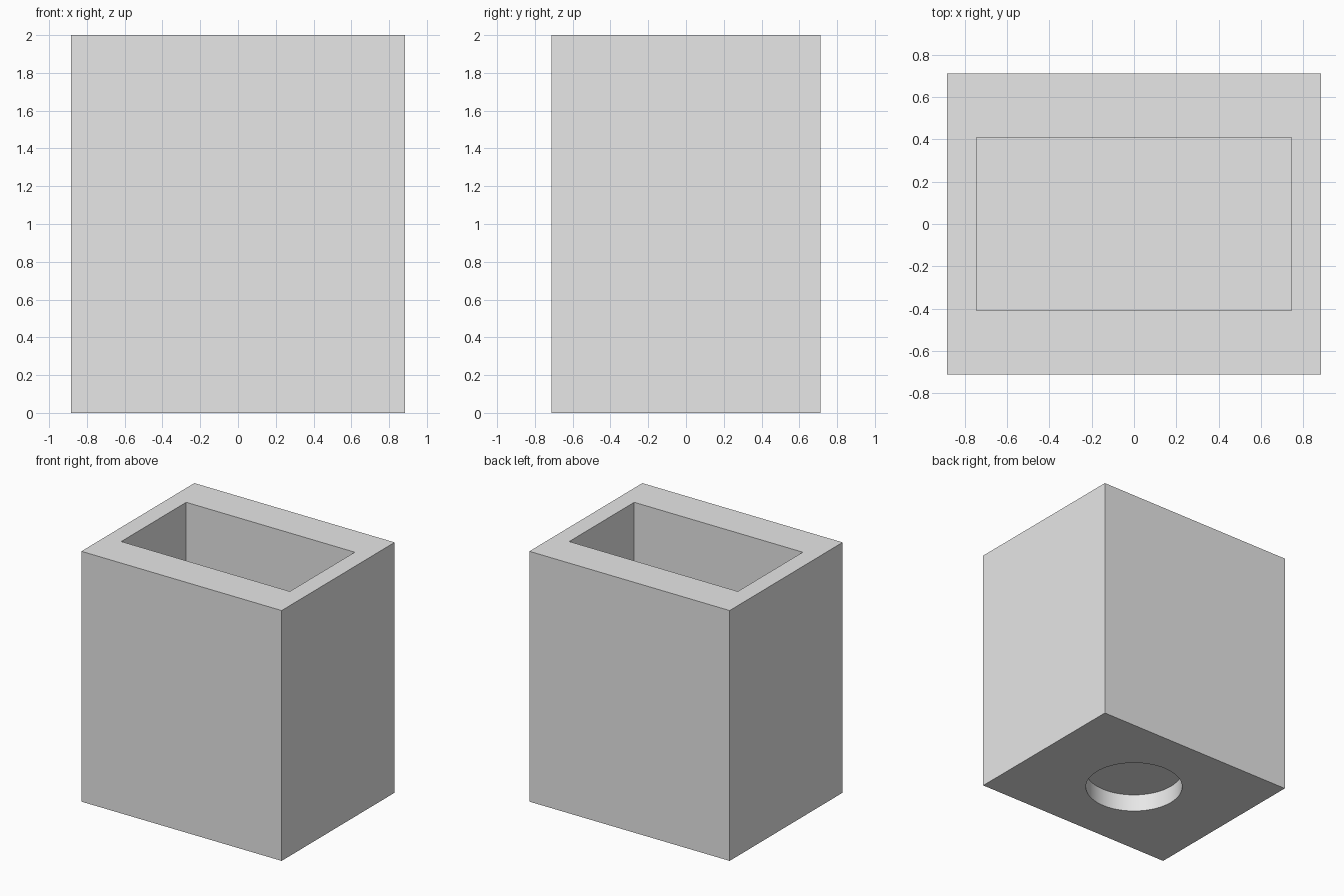
import bpy
import bmesh
from mathutils import Matrix

cube = bpy.data.objects.get("Cube")
if cube:
    bpy.data.objects.remove(cube, do_unlink=True)

WIDTH, DEPTH, HEIGHT = 1.77, 1.426, 2.0
POCKET_X, POCKET_Y, POCKET_FLOOR = 1.49, 0.82, 0.28
HOLE_RADIUS, HOLE_DEPTH = 0.363, 0.14

grey = bpy.data.materials.new("plain grey")
grey.use_nodes = True
grey.diffuse_color = (0.8, 0.8, 0.8, 1)
grey.node_tree.nodes["Principled BSDF"].inputs["Base Color"].default_value = (0.8, 0.8, 0.8, 1)


def finish(name, bm):
    mesh = bpy.data.meshes.new(name)
    bm.to_mesh(mesh)
    bm.free()
    mesh.materials.append(grey)
    obj = bpy.data.objects.new(name, mesh)
    bpy.context.collection.objects.link(obj)
    return obj


def box(name, x, y, z0, z1):
    bm = bmesh.new()
    place = Matrix.Translation((0, 0, (z0 + z1) / 2)) @ Matrix.Diagonal((x, y, z1 - z0, 1))
    bmesh.ops.create_cube(bm, size=1, matrix=place)
    return finish(name, bm)


def cylinder(name, radius, z0, z1):
    bm = bmesh.new()
    bmesh.ops.create_cone(bm, cap_ends=True, segments=96, radius1=radius, radius2=radius,
                          depth=z1 - z0, matrix=Matrix.Translation((0, 0, (z0 + z1) / 2)))
    return finish(name, bm)


# Solid block, with a rectangular pocket above and a round recess below
holder = box("holder_block", WIDTH, DEPTH, 0, HEIGHT)
cutters = [
    box("pocket_cutter", POCKET_X, POCKET_Y, POCKET_FLOOR, HEIGHT + 0.2),
    cylinder("recess_cutter", HOLE_RADIUS, -0.2, HOLE_DEPTH),
]
bpy.ops.object.select_all(action="DESELECT")
holder.select_set(True)
bpy.context.view_layer.objects.active = holder
for cutter in cutters:
    cut = holder.modifiers.new(cutter.name, "BOOLEAN")
    cut.operation = "DIFFERENCE"
    cut.solver = "EXACT"
    cut.object = cutter
    bpy.ops.object.modifier_apply(modifier=cut.name)
    bpy.data.objects.remove(cutter, do_unlink=True)

# Smooth recess wall, sharp block edges
bpy.ops.object.shade_smooth_by_angle()
